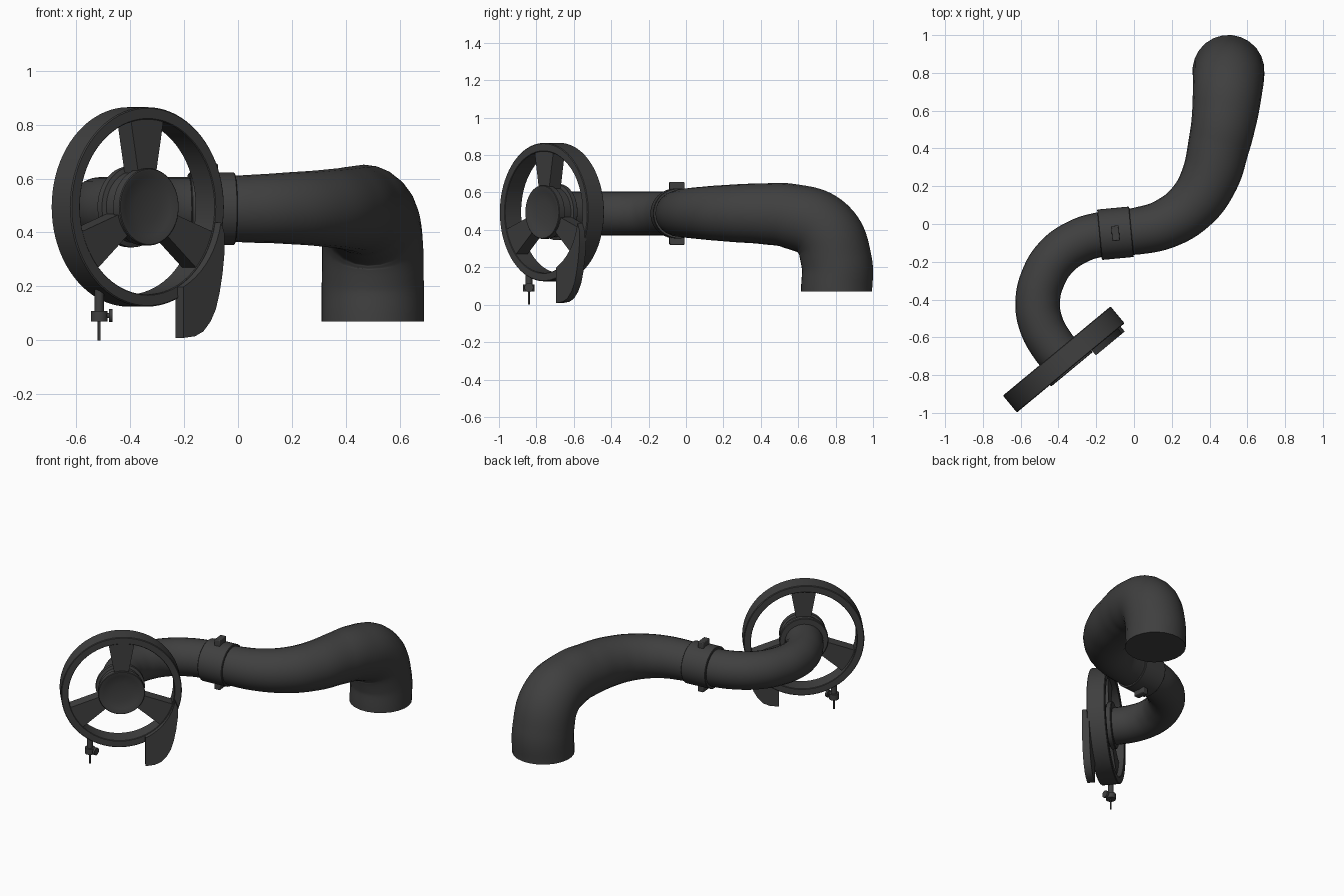
import bpy, bmesh
from math import sin, cos, pi, radians
from mathutils import Matrix, Vector

if "Cube" in bpy.data.objects:
    bpy.data.objects.remove(bpy.data.objects["Cube"])

# Wheel frame: local XY is the wheel face, local Z points outwards to the front
A = Vector((0.77, 0.638, 0)).normalized()
N = Vector((A.y, -A.x, 0))
WHEEL = Matrix.Translation((-0.372, -0.717, 0.495)) @ Matrix((A, (0, 0, 1), N)).transposed().to_4x4()

# Dark finish for every part
DARK = bpy.data.materials.new("dark_plastic")
DARK.diffuse_color = (0.05, 0.05, 0.05, 1)
DARK.use_nodes = True
DARK.node_tree.nodes["Principled BSDF"].inputs["Base Color"].default_value = DARK.diffuse_color


def smooth(ob):
    ob.data.materials.append(DARK)
    bpy.ops.object.select_all(action='DESELECT')
    ob.select_set(True)
    bpy.context.view_layer.objects.active = ob
    bpy.ops.object.shade_smooth_by_angle(angle=radians(35))


def finish(bm, name, matrix, bevel=0):
    bmesh.ops.recalc_face_normals(bm, faces=bm.faces)
    me = bpy.data.meshes.new(name)
    bm.to_mesh(me)
    bm.free()
    ob = bpy.data.objects.new(name, me)
    bpy.context.collection.objects.link(ob)
    ob.matrix_world = matrix
    smooth(ob)
    if bevel:
        m = ob.modifiers.new("bevel", 'BEVEL')
        m.width, m.segments = bevel, 2
    return ob


def lathe(name, profile, matrix, steps=64):
    """Spin a closed (radius, height) profile round local Z."""
    bm = bmesh.new()
    rings = []
    for i in range(steps):
        a = 2 * pi * i / steps
        rings.append([bm.verts.new((r * cos(a), r * sin(a), h)) for r, h in profile])
    n = len(profile)
    for i in range(steps):
        p, q = rings[i], rings[(i + 1) % steps]
        for j in range(n):
            k = (j + 1) % n
            bm.faces.new((p[j], q[j], q[k], p[k]))
    bmesh.ops.remove_doubles(bm, verts=bm.verts, dist=1e-5)
    bmesh.ops.dissolve_degenerate(bm, edges=bm.edges, dist=1e-6)
    return finish(bm, name, matrix)


def prism(name, outline, z0, z1, matrix, bevel=0):
    """Extrude a flat outline along local Z."""
    bm = bmesh.new()
    f = bm.faces.new([bm.verts.new((x, y, z0)) for x, y in outline])
    r = bmesh.ops.extrude_face_region(bm, geom=[f])
    bmesh.ops.translate(bm, vec=(0, 0, z1 - z0),
                        verts=[v for v in r["geom"] if isinstance(v, bmesh.types.BMVert)])
    # the start face is consumed by the extrusion, so close it again if open
    bmesh.ops.holes_fill(bm, edges=[e for e in bm.edges if e.is_boundary], sides=0)
    return finish(bm, name, matrix, bevel)


def rod(name, r, z0, z1, matrix, steps=24):
    return lathe(name, [(0, z0), (r, z0), (r, z1), (0, z1)], matrix, steps)


def pipe(name, points):
    """Round tube through (x, y, z, radius) points."""
    cu = bpy.data.curves.new(name, 'CURVE')
    cu.dimensions = '3D'
    cu.bevel_depth, cu.bevel_resolution, cu.resolution_u = 1, 10, 10
    cu.use_fill_caps = True
    sp = cu.splines.new('BEZIER')
    sp.bezier_points.add(len(points) - 1)
    sp.radius_interpolation = 'CARDINAL'
    for b, (x, y, z, r) in zip(sp.bezier_points, points):
        b.co, b.radius = (x, y, z), r
        b.handle_left_type = b.handle_right_type = 'AUTO'
    ob = bpy.data.objects.new(name, cu)
    bpy.context.collection.objects.link(ob)
    bpy.ops.object.select_all(action='DESELECT')
    ob.select_set(True)
    bpy.context.view_layer.objects.active = ob
    bpy.ops.object.convert(target='MESH')
    smooth(bpy.context.object)


# Narrow pipe from wheel hub to collar
pipe("narrow_pipe", [(x, y, 0.488, 0.118) for x, y in (
    (-0.385, -0.70), (-0.43, -0.645), (-0.49, -0.535), (-0.51, -0.42), (-0.483, -0.29),
    (-0.407, -0.17), (-0.29, -0.09), (-0.19, -0.058), (-0.1, -0.047))])

# Wide pipe from collar, widening and turning down
pipe("wide_pipe", [
    (-0.1, -0.047, 0.488, 0.12), (0.03, -0.035, 0.488, 0.125), (0.17, 0.003, 0.49, 0.132),
    (0.31, 0.1, 0.49, 0.142), (0.4, 0.24, 0.489, 0.153), (0.45, 0.42, 0.486, 0.163),
    (0.478, 0.56, 0.474, 0.173), (0.497, 0.735, 0.4, 0.186), (0.5, 0.805, 0.23, 0.19),
    (0.5, 0.805, 0.07, 0.191)])

# Collar joining the two pipes, with a lug above and below
ax = Vector((0.995, 0.094, 0)).normalized()
side = Vector((-ax.y, ax.x, 0))
COLLAR = Matrix.Translation((-0.098, -0.049, 0.488)) @ Matrix((side, (0, 0, 1), ax)).transposed().to_4x4()
lathe("collar", [(0.11, -0.085), (0.131, -0.085), (0.134, -0.082), (0.134, 0.082),
                 (0.131, 0.085), (0.11, 0.085)], COLLAR)
for s, n in ((1, "top"), (-1, "bottom")):
    prism("collar_lug_" + n, [(-0.04, s * 0.12), (0.04, s * 0.12), (0.04, s * 0.168), (-0.04, s * 0.168)],
          -0.02, 0.02, COLLAR, 0.005)

# Wheel rim
lathe("wheel_rim", [(0.325, -0.055), (0.328, -0.058), (0.366, -0.058), (0.37, -0.054),
                    (0.37, 0.054), (0.366, 0.058), (0.328, 0.058), (0.325, 0.055)], WHEEL, 80)

# Hub with dished front and rear flange
lathe("wheel_hub", [(0, 0.048), (0.06, 0.051), (0.11, 0.058), (0.134, 0.068), (0.14, 0.068),
                    (0.143, 0.065), (0.143, 0.03), (0.133, 0.022), (0.133, -0.022), (0.15, -0.027),
                    (0.15, -0.053), (0.146, -0.057), (0, -0.057)], WHEEL)

# Three flared spokes
for i in range(3):
    prism("spoke_%d" % (i + 1), [(-0.04, 0.11), (0.04, 0.11), (0.08, 0.33), (-0.08, 0.33)],
          -0.025, 0.055, WHEEL @ Matrix.Rotation(i * 2 * pi / 3, 4, 'Z'))

# Guard plate hanging from the rim
inner = [(0.33 * cos(radians(a)), 0.33 * sin(radians(a))) for a in range(-64, -9, 6)]
outer = [(0.343, -0.1), (0.342, -0.17), (0.332, -0.25), (0.318, -0.32), (0.3, -0.38), (0.275, -0.425),
         (0.24, -0.462), (0.2, -0.48), (0.145, -0.486)]
prism("guard_plate", inner + outer, 0.045, 0.092, WHEEL)

# Needle valve under the rim
VALVE = Matrix.Translation((-0.515, -0.84, 0))
rod("valve_tube", 0.018, 0.1, 0.2, VALVE)
rod("valve_nut", 0.031, 0.07, 0.108, VALVE, 24)
rod("valve_needle", 0.0055, 0, 0.08, VALVE, 12)
KNOB = Matrix.Translation((-0.515, -0.84, 0.092)) @ Matrix.Rotation(pi / 2, 4, 'Y')
rod("knob_stem", 0.01, 0, 0.04, KNOB, 12)
rod("knob", 0.024, 0.036, 0.05, KNOB, 20)
